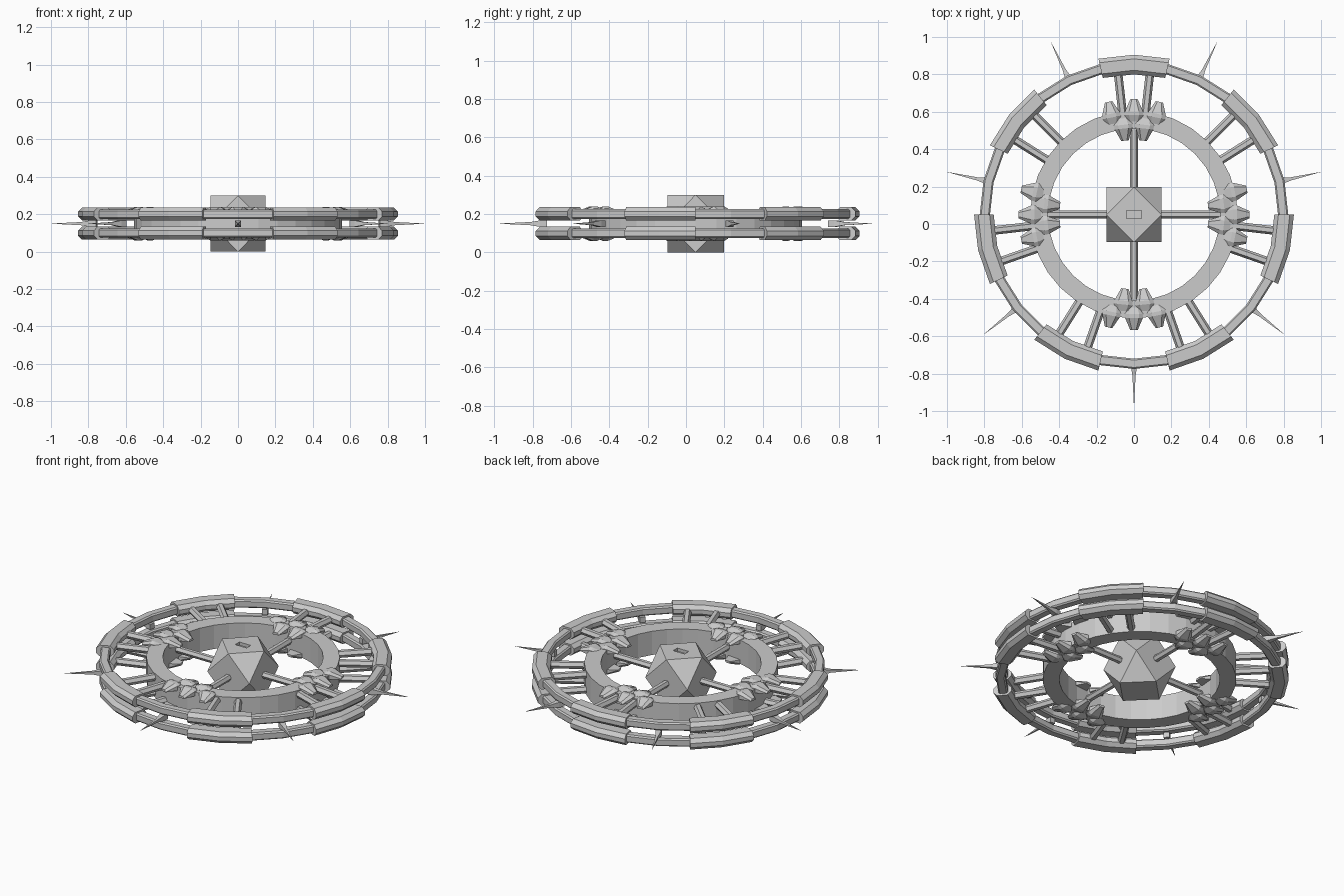
import bpy, bmesh, math
from mathutils import Vector, Matrix

if "Cube" in bpy.data.objects:
    bpy.data.objects.remove(bpy.data.objects["Cube"])

CENTRE = Vector((0, 0.05, 0.15))      # wheel centre
STEP = 2 * math.pi / 28               # one segment of the outer rim
TOP = math.pi / 2


def finish(name, bm):
    bmesh.ops.recalc_face_normals(bm, faces=bm.faces[:])
    me = bpy.data.meshes.new(name)
    bm.to_mesh(me)
    bm.free()
    ob = bpy.data.objects.new(name, me)
    ob.location = CENTRE
    bpy.context.collection.objects.link(ob)
    return ob


def sweep(bm, profile, angles, closed):
    """Carry an (r, z) profile around the wheel axis."""
    rows = [[bm.verts.new((r * math.cos(a), r * math.sin(a), z)) for r, z in profile]
            for a in angles]
    n = len(profile)
    for i in range(len(rows) if closed else len(rows) - 1):
        p, q = rows[i], rows[(i + 1) % len(rows)]
        for j in range(n):
            k = (j + 1) % n
            bm.faces.new((p[j], p[k], q[k], q[j]))
    if not closed:
        bm.faces.new(rows[0])
        bm.faces.new(rows[-1])


def chamfered(r0, r1, z0, z1, c):
    return [(r0 + c, z0), (r1 - c, z0), (r1, z0 + c), (r1, z1 - c),
            (r1 - c, z1), (r0 + c, z1), (r0, z1 - c), (r0, z0 + c)]


def radial_rod(bm, angle, stations, offset_z=0, sides=4, phase=0):
    """Rod pointing outward; stations are (distance, thickness radius)."""
    rot = Matrix.Rotation(angle, 4, 'Z')
    rows = []
    for d, t in stations:
        rows.append([bm.verts.new(rot @ Vector((
            d, t * math.cos(phase + 2 * math.pi * k / sides),
            offset_z + t * math.sin(phase + 2 * math.pi * k / sides))))
            for k in range(sides)])
    for p, q in zip(rows, rows[1:]):
        for j in range(sides):
            k = (j + 1) % sides
            bm.faces.new((p[j], p[k], q[k], q[j]))
    bm.faces.new(rows[0])
    bm.faces.new(rows[-1])


# Twin outer rims and their thicker clamps
full = [TOP + i * STEP for i in range(28)]
for label, s in (("upper", 1), ("lower", -1)):
    bm = bmesh.new()
    sweep(bm, [(r, s * z) for r, z in chamfered(0.77, 0.825, 0.025, 0.075, 0.008)], full, True)
    finish(label + "_rim", bm)
    bm = bmesh.new()
    for k in range(7):
        a = TOP + 4 * k * STEP
        sweep(bm, [(r, s * z) for r, z in chamfered(0.75, 0.855, 0.016, 0.086, 0.022)],
              [a - STEP, a, a + STEP], False)
    finish(label + "_rim_clamps", bm)

    # Paired struts from the inner ring to each clamp
    bm = bmesh.new()
    for k in range(7):
        for side in (-0.5, 0.5):
            radial_rod(bm, TOP + (4 * k + side) * STEP, [(0.53, 0.023), (0.78, 0.023)],
                       s * 0.048, 6)
    finish(label + "_struts", bm)

# Tall inner ring
bm = bmesh.new()
sweep(bm, [(0.46, -0.075), (0.555, -0.075), (0.555, 0.075), (0.46, 0.075)],
      [2 * math.pi * i / 32 for i in range(32)], True)
finish("inner_ring", bm)

# Needle spikes between the clamps
bm = bmesh.new()
for k in range(7):
    radial_rod(bm, -TOP + 4 * k * STEP,
               [(0.775, 0.024), (0.81, 0.024), (0.86, 0.012), (1.0256, 0.0006)],
               0, 4, math.pi / 4)
finish("rim_spikes", bm)

# Four spokes
bm = bmesh.new()
for k in range(4):
    radial_rod(bm, k * TOP, [(0.10, 0.021), (0.48, 0.021)], 0, 6)
finish("hub_spokes", bm)


def tooth(bm, group, across, r_base, direction, tilt, s):
    """Tapered plate lying on the ring face, its tip bent down over the edge."""
    outline = [(-0.015, 0.034), (0.02, 0.050), (0.04, 0.048), (0.105, 0.020)]
    m = Matrix.Rotation(group, 4, 'Z') @ Matrix.Translation((r_base, across, 0)) \
        @ Matrix.Rotation(tilt, 4, 'Z')
    heights = [0.076, 0.09, 0.09, 0.064]
    rows = []
    for (d, w), h in zip(outline, heights):
        rows.append([bm.verts.new(m @ Vector((direction * d, y, s * z)))
                     for y, z in ((-w, 0.05), (-w, h - 0.012), (-w * 0.55, h),
                                  (w * 0.55, h), (w, h - 0.012), (w, 0.05))])
    for p, q in zip(rows, rows[1:]):
        for j in range(6):
            k = (j + 1) % 6
            bm.faces.new((p[j], p[k], q[k], q[j]))
    bm.faces.new(rows[0])
    bm.faces.new(rows[-1])


# Groups of five teeth on both faces of the inner ring, at each spoke
bm = bmesh.new()
for g in range(4):
    for s in (1, -1):
        for i in (-1, 0, 1):
            tooth(bm, g * TOP, i * 0.115, 0.512 - 0.012 * abs(i), 1, i * 0.2, s)
        for i in (-1, 1):
            tooth(bm, g * TOP, i * 0.06, 0.50, -1, i * 0.11, s)
finish("ring_teeth", bm)

# Faceted hub: a cube cut back to its edge midpoints
bm = bmesh.new()
h = 0.147
for a in (-h, h):
    for b in (-h, h):
        for p in ((a, b, 0), (a, 0, b), (0, a, b)):
            bm.verts.new(p)
bmesh.ops.convex_hull(bm, input=bm.verts[:])
bmesh.ops.dissolve_limit(bm, angle_limit=0.02, verts=bm.verts[:], edges=bm.edges[:])
for v in bm.verts:
    v.co.z *= 0.15 / h
hub = finish("hub", bm)

# Small slot sunk into the hub top
bm = bmesh.new()
bmesh.ops.create_cube(bm, size=1, matrix=Matrix.Translation((0, 0, 0.15))
                      @ Matrix.Diagonal((0.08, 0.042, 0.04, 1)))
cutter = finish("slot_cutter", bm)
cutter.hide_render = True
cutter.hide_set(True)
mod = hub.modifiers.new("slot", 'BOOLEAN')
mod.operation = 'DIFFERENCE'
mod.solver = 'EXACT'
mod.object = cutter
